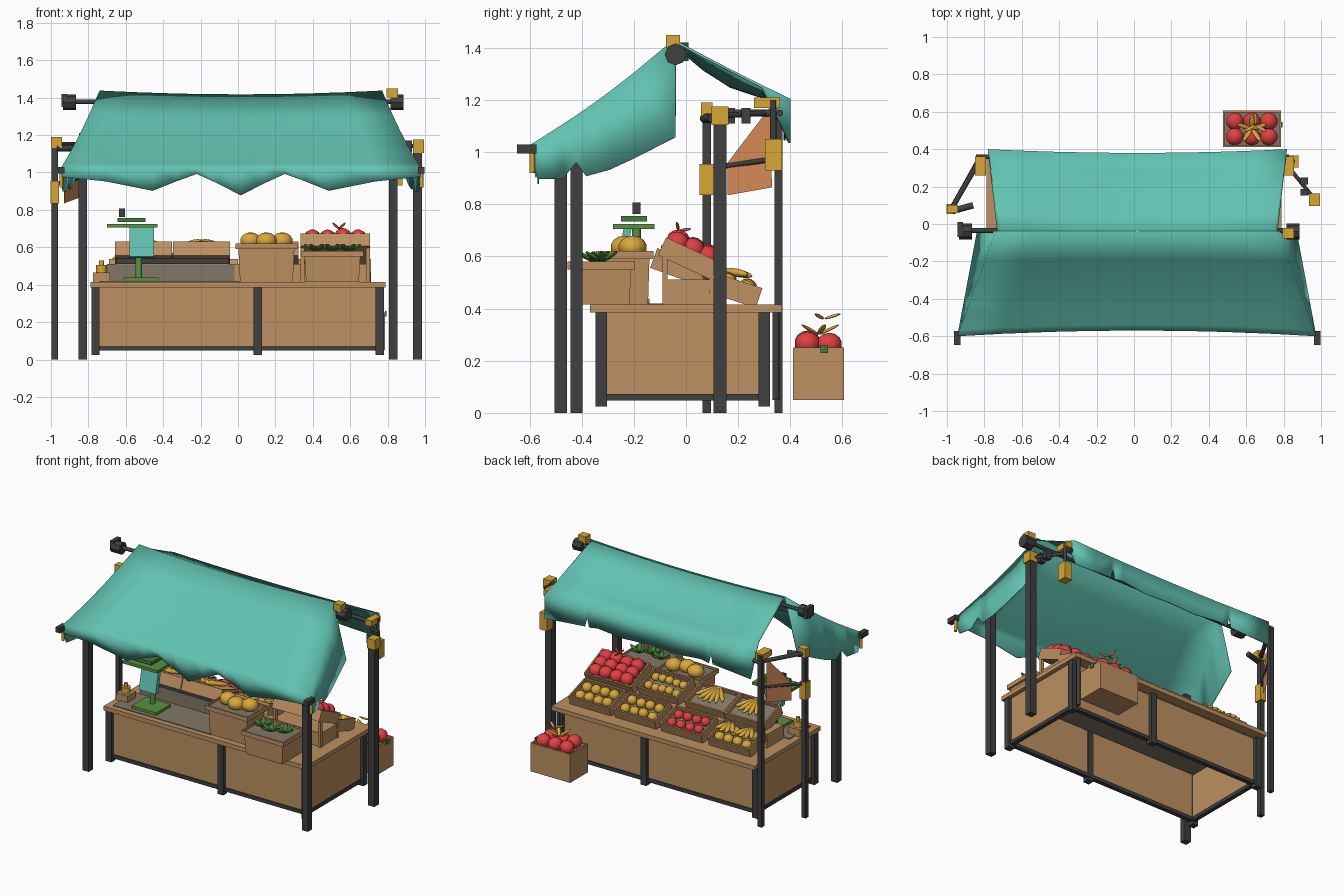
import bpy, bmesh, math, random
from mathutils import Matrix, Vector

random.seed(4)
cube = bpy.data.objects.get("Cube")
if cube:
    bpy.data.objects.remove(cube)


def material(name, r, g, b):
    m = bpy.data.materials.new(name)
    m.use_nodes = True
    m.diffuse_color = (r, g, b, 1)
    m.node_tree.nodes["Principled BSDF"].inputs["Base Color"].default_value = (r, g, b, 1)
    return m


canvas = material("teal canvas", .12, .54, .44)
wood = material("light wood", .51, .28, .12)
metal = material("dark metal", .05, .05, .053)
brass = material("brass", .67, .39, .035)
red = material("red fruit", .76, .05, .055)
yellow = material("yellow fruit", .69, .39, .045)
green = material("scale green", .1, .29, .055)
leafy = material("leaf green", .055, .2, .035)
orange = material("orange cloth", .68, .26, .1)
grey = material("grey lining", .22, .185, .135)


def finish(bm, name, *mats, smooth=None):
    mesh = bpy.data.meshes.new(name)
    bmesh.ops.recalc_face_normals(bm, faces=bm.faces)
    bm.to_mesh(mesh)
    bm.free()
    for m in mats:
        mesh.materials.append(m)
    if smooth:
        for p in mesh.polygons:
            p.use_smooth = True
        mesh.set_sharp_from_angle(angle=math.radians(smooth))
    obj = bpy.data.objects.new(name, mesh)
    bpy.context.collection.objects.link(obj)
    return obj


def box(name, centre, size, mat, tilt=0):
    bm = bmesh.new()
    place = Matrix.Translation(centre) @ Matrix.Rotation(math.radians(tilt), 4, 'X')
    bmesh.ops.create_cube(bm, size=1, matrix=place @ Matrix.Diagonal((*size, 1)))
    return finish(bm, name, mat)


def post(name, x, y, top, width):
    box(name + "_post", (x, y, top / 2), (width, width, top), metal)


def tube(name, start, end, radius, mat, sides=10):
    a, b = Vector(start), Vector(end)
    turn = (b - a).to_track_quat('Z', 'Y').to_matrix().to_4x4()
    bm = bmesh.new()
    bmesh.ops.create_cone(bm, cap_ends=True, segments=sides, radius1=radius, radius2=radius,
                          depth=(b - a).length, matrix=Matrix.Translation((a + b) / 2) @ turn)
    return finish(bm, name, mat, smooth=40)


def fruit(bm, place, scale):
    bmesh.ops.create_uvsphere(bm, u_segments=10, v_segments=7, radius=1,
                              matrix=place @ Matrix.Diagonal((*scale, 1)))


def crate(name, centre, size, tilt=0, taper=1.0):
    # open box with a lined floor; returns its placement
    place = Matrix.Translation(centre) @ Matrix.Rotation(math.radians(tilt), 4, 'X')
    bm = bmesh.new()
    bmesh.ops.create_cube(bm, size=1, matrix=Matrix.Diagonal((*size, 1)))
    for v in bm.verts:
        if v.co.z < 0:
            v.co.x *= taper
            v.co.y *= taper
    bm.normal_update()
    top = max(bm.faces, key=lambda f: f.normal.z)
    bmesh.ops.inset_region(bm, faces=[top], thickness=.014)
    floor = bmesh.ops.extrude_discrete_faces(bm, faces=[top])["faces"][0]
    floor.material_index = 1
    bmesh.ops.translate(bm, verts=floor.verts, vec=(0, 0, -size[2] * .4))
    bm.transform(place)
    finish(bm, name, wood, grey)
    return place


def pile(name, place, size, across, deep, radius, mat, lift=0):
    # rows of round fruit
    bm = bmesh.new()
    for i in range(across):
        for j in range(deep):
            spot = Vector((((i + .5) / across - .5) * size[0] * .88, ((j + .5) / deep - .5) * size[1] * .85,
                           lift + random.uniform(-.006, .006)))
            fruit(bm, place @ Matrix.Translation(spot), (radius, radius, radius * .92))
    finish(bm, name, mat, smooth=60)


def bunch(name, place, radius, count, mat, thick=.012, rise=.3, arc=math.tau, plump=.28):
    # long pieces fanned out around +y: bananas or leaves
    bm = bmesh.new()
    for i in range(count):
        angle = math.pi / 2 + arc * ((i + .5) / count - .5)
        turn = Matrix.Rotation(angle, 4, 'Z') @ Matrix.Rotation(-rise, 4, 'Y')
        fruit(bm, place @ turn @ Matrix.Translation((radius, 0, 0)), (radius, radius * plump, thick))
    finish(bm, name, mat, smooth=60)


def cloth(name, rows, cols, ridge, eave, bow, flare, sag, belly, shift):
    # sagging sheet with a hanging hem; rows hold (v, drop), cols hold (fraction, drop)
    bm = bmesh.new()
    grid = []
    for v, _ in rows:
        line = []
        for f, _ in cols:
            y, z, w = (a + (b - a) * v for a, b in zip(ridge, eave))
            inner = 1 - f * f
            z -= (sag + belly * inner) * math.sin(math.pi * v) + .02 * (1 - v) * inner
            line.append(bm.verts.new((f * w + shift, y + bow * v * inner, z)))
        grid.append(line)
    for a, b in zip(grid, grid[1:]):
        for i in range(len(cols) - 1):
            bm.faces.new((a[i], a[i + 1], b[i + 1], b[i]))
    edge = [(grid[i][0], drop, v - 1) for i, (v, drop) in enumerate(rows)]
    edge += [(grid[-1][i], cols[i][1], 0) for i in range(1, len(cols) - 1)]
    edge += [(grid[i][-1], rows[i][1], 1 - rows[i][0]) for i in reversed(range(len(rows)))]
    hem = [bm.verts.new(v.co + Vector((side * flare, 0, -drop))) for v, drop, side in edge]
    for i in range(len(hem) - 1):
        bm.faces.new((edge[i][0], edge[i + 1][0], hem[i + 1], hem[i]))
    obj = finish(bm, name, canvas, smooth=130)
    solid = obj.modifiers.new("thickness", 'SOLIDIFY')
    solid.thickness = .006


def mirrored(half):
    return [(-f, d) for f, d in reversed(half)] + [c for c in half if c[0] > 0]


# canopy
cloth("front_canopy", [(0, .38), (.28, .33), (.45, .3), (.61, .26), (.68, .18), (.77, .21), (.94, .15), (1, .05)],
      mirrored([(0, .15), (.12, .09), (.245, .035), (.36, .075), (.49, .125), (.75, .075), (1, .05)]),
      (-.04, 1.438, .755), (-.6, 1.027, .96), .03, .1, .02, 0, .015)
cloth("back_canopy", [(0, .004), (.25, .005), (.5, .005), (.75, .01), (1, .17)],
      mirrored([(0, .15), (.25, .16), (.5, .14), (.58, .15), (.6, .08), (.62, .15), (.8, .16), (1, .17)]),
      (-.037, 1.428, .73), (.4, 1.205, .8), -.02, .02, .004, .05, .018)

# canopy frame
tube("ridge_pole", (-.93, -.035, 1.378), (.88, -.035, 1.378), .013, metal)
tube("back_pole", (-.83, .36, 1.15), (.83, .36, 1.15), .013, metal)
for side, x in (("right", -.945), ("left", .98)):
    box(side + "_front_knob", (x, -.61, 1.012), (.035, .075, .035), metal)
    tube(side + "_front_pin", (x, -.59, 1.0), (x, -.59, .92), .011, brass)
for side, x in (("right", -.9), ("left", .85)):
    tube(side + "_ridge_clamp", (x - .035, -.04, 1.375), (x + .035, -.04, 1.375), .042, metal, 8)
box("ridge_joint", (.825, -.05, 1.425), (.06, .055, .05), brass)
box("ridge_cap", (-.93, -.03, 1.385), (.03, .08, .07), metal)

# posts
post("right_front", -.83, -.48, 1.07, .047)
post("left_front", .83, -.42, 1.1, .047)
post("right_side", -.98, .08, 1.17, .033)
post("left_side", .96, .13, 1.15, .05)
post("right_back", -.83, .355, 1.2, .032)

# clamps, braces and hanging weight
for name, spot, size in (("right_side", (-.97, .08, 1.16), (.06, .045, .06)),
                         ("right_lower", (-.98, .08, .895), (.045, .055, .12)),
                         ("left_side", (.965, .13, 1.14), (.06, .065, .07)),
                         ("right_back", (-.82, .31, 1.19), (.06, .1, .04)),
                         ("left_back", (.83, .31, 1.19), (.05, .1, .04)),
                         ("left_hanging", (.85, .335, .99), (.06, .065, .12))):
    box(name + "_clamp", spot, size, brass)
tube("hanging_rod", (.85, .335, 1.2), (.85, .335, .95), .012, metal)
tube("right_brace", (-.82, .35, 1.15), (-.97, .09, 1.15), .014, metal)
tube("left_brace", (.83, .3, 1.15), (.96, .14, 1.14), .011, metal)
for y in (.17, .23):
    box("brace_block", (.91, y, 1.14), (.04, .035, .06), metal)
tube("right_bracket", (-.97, .07, 1.13), (-.86, .1, 1.13), .018, metal)

# flag between the right-hand posts
tube("flag_rod", (-.97, .1, .94), (-.83, .35, .975), .01, metal)
bm = bmesh.new()
bm.faces.new([bm.verts.new(p) for p in ((-.85, .32, 1.17), (-.93, .16, .96), (-.93, .16, .835), (-.85, .33, .865))])
finish(bm, "flag", orange)

# counter: open underneath
box("counter_top", (0, 0, .4), (1.575, .735, .03), wood)
box("counter_top_lining", (-.02, 0, .383), (1.48, .6, .006), grey)
box("counter_inlay", (-.36, -.21, .417), (.76, .24, .006), grey)
for name, y in (("front", -.315), ("back", .29)):
    box(name + "_panel", (0, y, .225), (1.5, .015, .32), wood)
    box(name + "_rail", (0, y, .06), (1.52, .03, .025), metal)
    for x in (-.762, .105, .757):
        box(name + "_leg", (x, y + math.copysign(.01, y), .205), (.045, .045, .36), metal)
for x in (-.75, .75):
    box("side_panel", (x, -.01, .225), (.015, .6, .32), wood)
    box("side_rail", (x, -.01, .06), (.03, .6, .025), metal)
tube("back_prop", (.75, .345, .05), (.75, .345, .39), .013, metal)

# display riser
box("riser", (0, .01, .463), (1.4, .18, .096), wood)
box("riser_front", (-.36, -.083, .462), (.68, .008, .09), grey)
box("riser_gap", (-.35, -.08, .54), (.6, .02, .06), metal)

# upper row of tilted crates
size = (.37, .225, .075)
spot = crate("apple_crate", (.52, .01, .592), size, tilt=-25)
pile("apples", spot, size, 4, 3, .046, red, lift=.04)
bunch("apple_stalks", spot @ Matrix.Translation((.02, -.08, .08)), .025, 3, red, thick=.006, rise=.6)
for x in (.345, .695):
    for y, top in ((-.08, .61), (.1, .52)):
        box("crate_prop", (x, y, (top + .415) / 2), (.02, .02, top - .415), wood)
size = (.305, .2, .08)
for i, x in enumerate((.17, -.195, -.505)):
    spot = crate("upper_crate", (x, -.03, .56), size, tilt=-20)
    if i == 0:
        pile("upper_yellow_fruit", spot, size, 5, 2, .03, yellow, lift=.02)
    else:
        bunch("bananas", spot @ Matrix.Translation((0, -.09, .05)), .085, 6, yellow, thick=.017,
              rise=.05, arc=1.7, plump=.2)

# lower row of tilted crates
size = (.32, .19, .08)
for x, mat, radius in ((.55, yellow, .036), (.2, yellow, .034), (-.16, red, .033)):
    spot = crate("lower_crate", (x, .19, .47), size, tilt=-18)
    pile("lower_fruit", spot, size, 4, 2, radius, mat, lift=.022)
spot = crate("lower_crate", (-.53, .19, .47), size, tilt=-18)
pile("pears", spot, size, 4, 2, .035, yellow, lift=.02)
for x in (-.08, .07):
    bunch("pear_bananas", spot @ Matrix.Translation((x, -.07, .06)), .06, 4, yellow, thick=.015, rise=.1, arc=1.6)

# front baskets
for name, x, y, top, deep in (("lemon", .152, -.235, .6, .19), ("herb", .505, -.325, .56, .23)):
    size = (.3, deep, top - .415)
    spot = crate(name + "_basket", (x, y, (top + .415) / 2), size, taper=.94)
    crate(name + "_rim", (x, y, top + .005), (.33, deep + .03, .03))
    for i in (-1, 0, 1):
        heap = Matrix.Translation((x + i * .085, y + .03 * (i % 2), top + .035))
        if name == "lemon":
            bm = bmesh.new()
            fruit(bm, heap, (.058, .055, .045))
            finish(bm, "melon", yellow, smooth=60)
        else:
            bunch("herbs", heap @ Matrix.Translation((0, -.03, -.015)), .04, 6, leafy, thick=.008, rise=.5, plump=.4)

# weighing scale
box("scale_base", (-.52, -.22, .428), (.19, .16, .022), green)
tube("scale_column", (-.53, -.19, .43), (-.53, -.19, .72), .018, green)
box("scale_face", (-.515, -.24, .63), (.13, .03, .17), canvas, tilt=-12)
box("scale_pan", (-.565, -.2, .715), (.27, .16, .02), green)
box("scale_tray", (-.57, -.2, .745), (.15, .1, .022), leafy)
box("scale_weight", (-.62, -.19, .785), (.03, .03, .045), metal)

# yellow jug on a block
box("jug_block", (-.73, -.2, .44), (.09, .09, .05), wood)
tube("jug", (-.73, -.2, .465), (-.73, -.2, .505), .03, yellow)
tube("jug_neck", (-.73, -.2, .5), (-.73, -.2, .53), .014, yellow)

# raised crate behind the counter
size = (.31, .195, .2)
spot = crate("floor_crate", (.63, .508, .15), size)
pile("floor_apples", spot, size, 3, 2, .049, red, lift=.115)
bunch("floor_leaves", spot @ Matrix.Translation((0, 0, .15)), .045, 5, yellow, thick=.006, rise=.45)
bunch("floor_sprig", spot @ Matrix.Translation((.02, .02, .21)), .035, 3, yellow, thick=.006)
box("floor_crate_tag", (.79, .53, .245), (.008, .03, .03), leafy)
